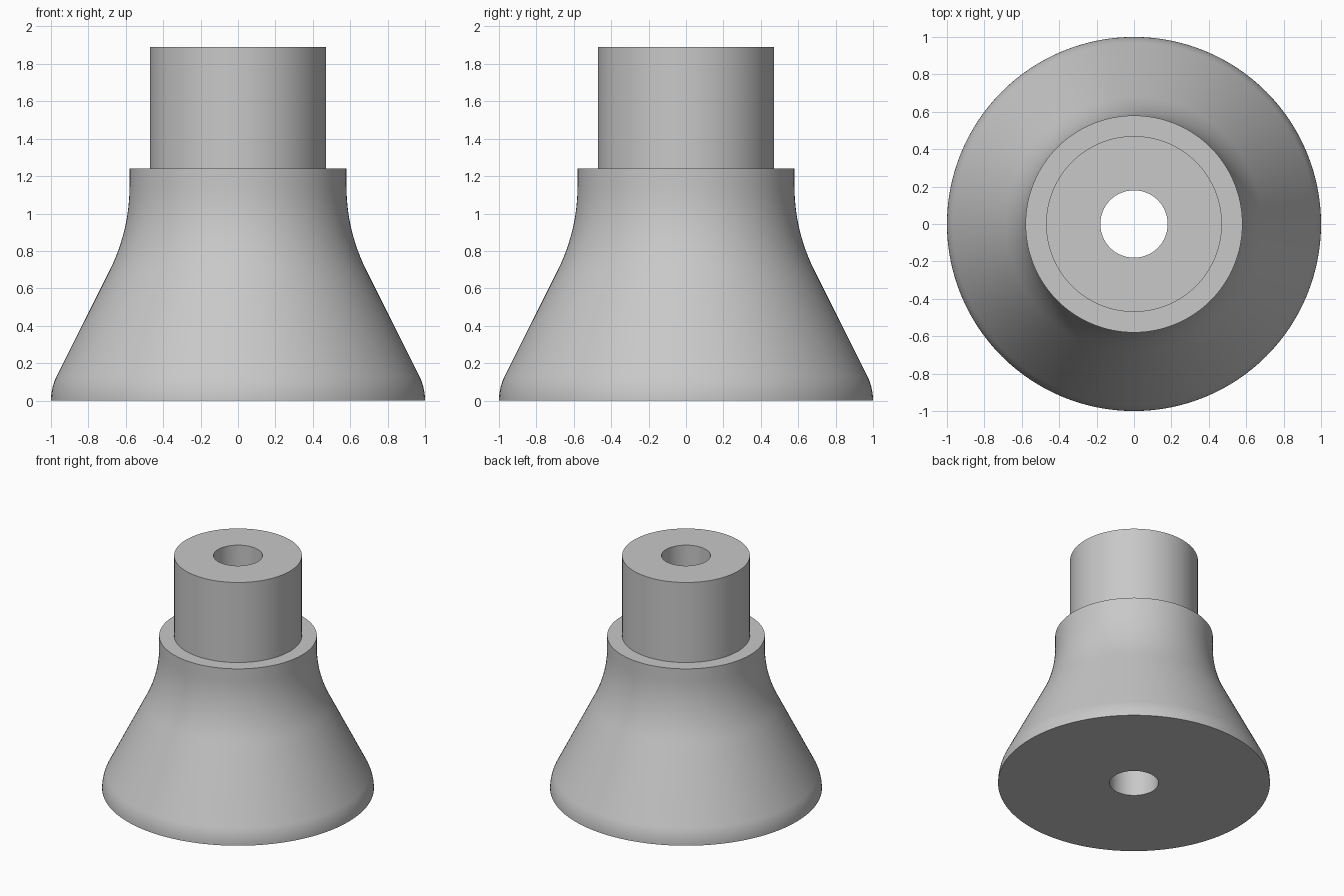
import bpy, bmesh
from math import sin, cos, atan, pi, radians

cube = bpy.data.objects.get("Cube")
if cube:
    bpy.data.objects.remove(cube, do_unlink=True)

# Single grey material
grey = bpy.data.materials.new("light_grey")
grey.use_nodes = True
colour = (0.58, 0.58, 0.58, 1)
grey.diffuse_color = colour
grey.node_tree.nodes["Principled BSDF"].inputs["Base Color"].default_value = colour


def arc(cx, cz, radius, start, end, steps):
    """Points (r, z) along a circular arc."""
    angles = [start + (end - start) * i / steps for i in range(steps + 1)]
    return [(cx + radius * cos(a), cz + radius * sin(a)) for a in angles]


def lathe(name, profile, segments=128):
    """Turn a closed (r, z) profile round the z axis."""
    bm = bmesh.new()
    rings = []
    for r, z in profile:
        rings.append([bm.verts.new((r * cos(2 * pi * i / segments),
                                    r * sin(2 * pi * i / segments), z))
                      for i in range(segments)])
    for k, lower in enumerate(rings):
        upper = rings[(k + 1) % len(rings)]
        for i in range(segments):
            j = (i + 1) % segments
            bm.faces.new((lower[i], lower[j], upper[j], upper[i]))
    bmesh.ops.recalc_face_normals(bm, faces=bm.faces)
    mesh = bpy.data.meshes.new(name)
    bm.to_mesh(mesh)
    bm.free()
    mesh.materials.append(grey)
    obj = bpy.data.objects.new(name, mesh)
    bpy.context.collection.objects.link(obj)
    bpy.ops.object.select_all(action="DESELECT")
    obj.select_set(True)
    bpy.context.view_layer.objects.active = obj
    bpy.ops.object.shade_smooth_by_angle(angle=radians(30))
    return obj


BORE, NECK, COLLAR, BASE = 0.18, 0.47, 0.58, 1.0
SHOULDER_Z, TOP_Z = 1.24, 1.89
slope = atan(0.5)

# Flared skirt: rounded foot, straight cone, concave sweep into the collar
foot = arc(BASE - 0.297, 0, 0.297, 0, slope, 8)
sweep = arc(COLLAR + 1, 1.145, 1, pi + slope, pi, 12)

# Stepped neck and through bore
neck = [(COLLAR, SHOULDER_Z), (NECK, SHOULDER_Z), (NECK, TOP_Z)]
bore = [(BORE, TOP_Z), (BORE, 0)]

lathe("flared_base_with_neck", foot + sweep + neck + bore)
